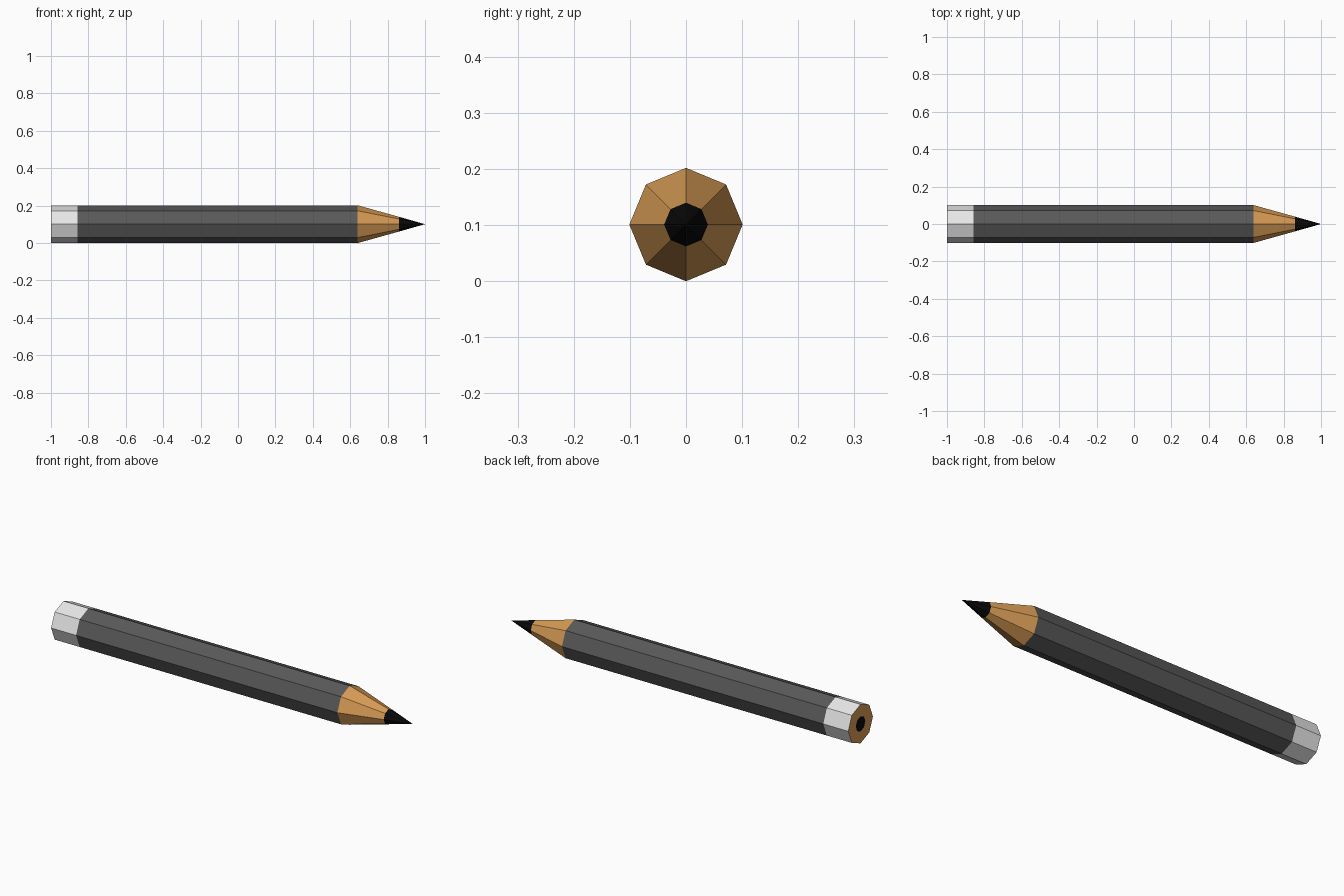
import bpy
import bmesh
import math

if "Cube" in bpy.data.objects:
    bpy.data.objects.remove(bpy.data.objects["Cube"])

SIDES = 8
R = 0.101        # barrel radius, corner pointing up
CORE = 0.039     # lead radius


def material(name, rgb):
    m = bpy.data.materials.new(name)
    m.diffuse_color = (*rgb, 1.0)
    m.use_nodes = True
    m.node_tree.nodes["Principled BSDF"].inputs["Base Color"].default_value = m.diffuse_color
    return m


graphite = material("graphite black", (0.003, 0.003, 0.003))
wood = material("bare wood", (0.68, 0.33, 0.09))
paint = material("dark grey paint", (0.10, 0.10, 0.10))
white = material("white band", (0.80, 0.80, 0.80))


def lathe(name, profile, mat):
    """Octagonal skin along x through (x, radius) stations; radius 0 closes to a point."""
    bm = bmesh.new()
    rings = []
    for x, r in profile:
        if r == 0:
            rings.append([bm.verts.new((x, 0, R))] * SIDES)
        else:
            angles = [2 * math.pi * i / SIDES for i in range(SIDES)]
            rings.append([bm.verts.new((x, r * math.cos(a), R + r * math.sin(a)))
                          for a in angles])
    for a, b in zip(rings, rings[1:]):
        for i in range(SIDES):
            j = (i + 1) % SIDES
            # listed so that normals point away from the axis
            corners = list(dict.fromkeys([a[i], a[j], b[j], b[i]]))
            bm.faces.new(corners)
    bm.normal_update()
    mesh = bpy.data.meshes.new(name)
    bm.to_mesh(mesh)
    bm.free()
    mesh.materials.append(mat)
    obj = bpy.data.objects.new(name, mesh)
    bpy.context.collection.objects.link(obj)
    return obj


# Flat end: lead disc surrounded by a wooden ring
lathe("end_lead", [(-1.0, 0), (-1.0, CORE)], graphite)
lathe("end_wood", [(-1.0, CORE), (-1.0, R)], wood)

# Painted barrel with its white end band
lathe("end_band", [(-1.0, R), (-0.857, R)], white)
lathe("barrel", [(-0.857, R), (0.64, R)], paint)

# Sharpened wooden cone and lead point
lathe("sharpened_wood", [(0.64, R), (0.862, CORE)], wood)
lathe("lead_point", [(0.862, CORE), (1.0, 0)], graphite)
